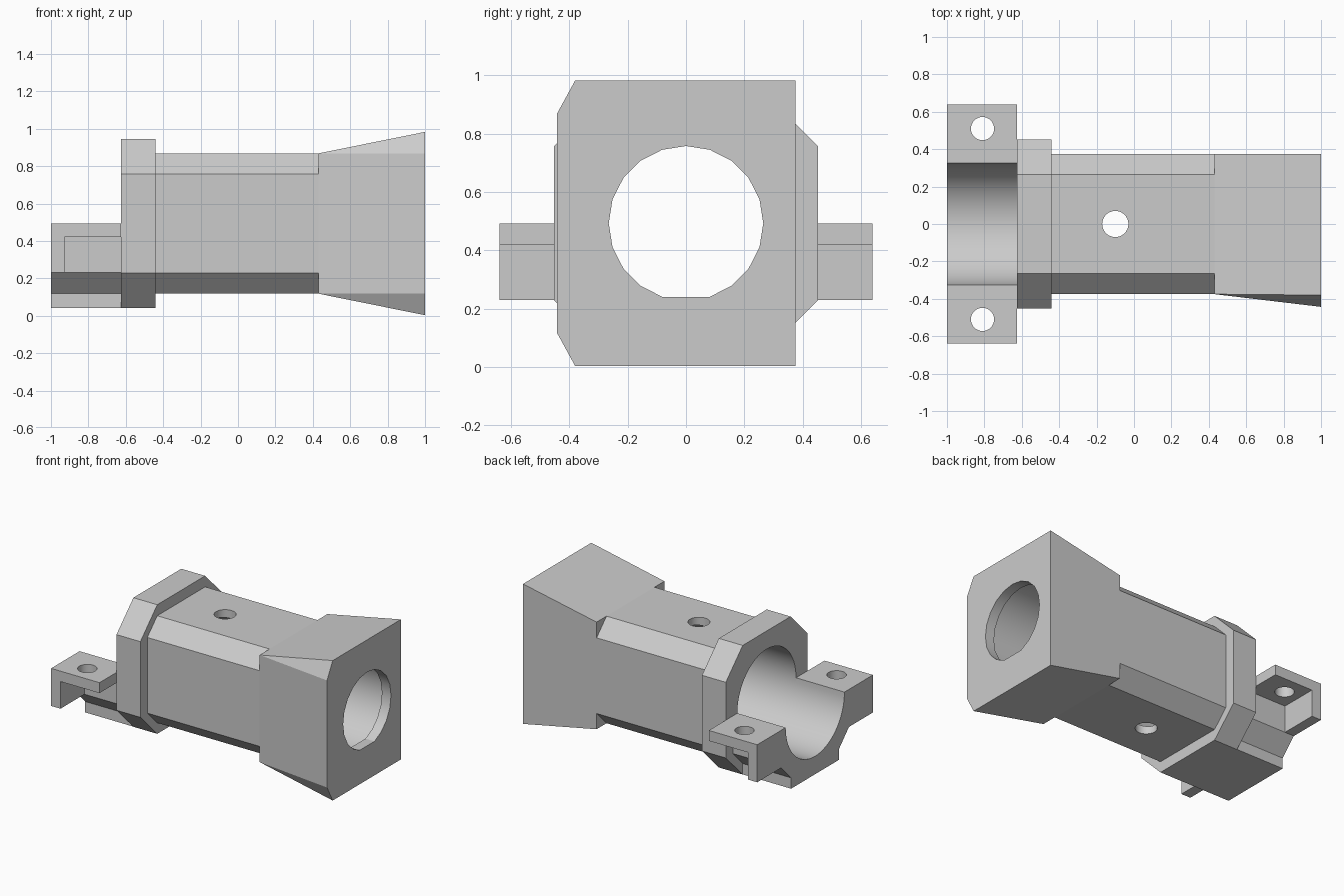
import bpy
import bmesh
from math import pi, sin, cos, radians

if "Cube" in bpy.data.objects:
    bpy.data.objects.remove(bpy.data.objects["Cube"], do_unlink=True)

CZ = 0.493       # height of the bore axis
FLAT = 0.265     # half width of the flats between chamfers

grey = bpy.data.materials.new("plain grey")
grey.use_nodes = True
grey.diffuse_color = (0.6, 0.6, 0.6, 1)
grey.node_tree.nodes["Principled BSDF"].inputs["Base Color"].default_value = (0.6, 0.6, 0.6, 1)


def loft(name, x0, ring0, x1, ring1=None):
    """Solid between two (y, z) outlines with equal point counts."""
    ring1 = ring1 or ring0
    bm = bmesh.new()
    a = [bm.verts.new((x0, y, z)) for y, z in ring0]
    b = [bm.verts.new((x1, y, z)) for y, z in ring1]
    bm.faces.new(a)
    bm.faces.new(b)
    for i in range(len(a)):
        j = (i + 1) % len(a)
        bm.faces.new((a[i], a[j], b[j], b[i]))
    return finish(name, bm)


def hull(name, points):
    bm = bmesh.new()
    for p in points:
        bm.verts.new(p)
    bmesh.ops.convex_hull(bm, input=bm.verts[:])
    bmesh.ops.dissolve_limit(bm, angle_limit=radians(0.3), verts=bm.verts[:], edges=bm.edges[:])
    return finish(name, bm)


def finish(name, bm):
    bmesh.ops.recalc_face_normals(bm, faces=bm.faces[:])
    mesh = bpy.data.meshes.new(name)
    bm.to_mesh(mesh)
    bm.free()
    mesh.materials.append(grey)
    obj = bpy.data.objects.new(name, mesh)
    bpy.context.collection.objects.link(obj)
    return obj


def octagon(half):
    q = [(half, FLAT), (FLAT, half), (-FLAT, half), (-half, FLAT)]
    return [(y, CZ + z) for y, z in q + [(-y, -z) for y, z in q]]


def circle(radius, sides, skip=()):
    angles = [2 * pi * i / sides for i in range(sides) if i not in skip]
    return [(radius * sin(t), CZ + radius * cos(t)) for t in angles]


def drill(name, x, y, radius):
    bm = bmesh.new()
    bmesh.ops.create_cone(bm, cap_ends=True, segments=32, radius1=radius, radius2=radius, depth=3)
    bmesh.ops.translate(bm, verts=bm.verts[:], vec=(x, y, 0))
    return finish(name, bm)


def cut(obj, *cutters):
    bpy.context.view_layer.objects.active = obj
    for cutter in cutters:
        cutter.hide_render = True
        mod = obj.modifiers.new("cut", "BOOLEAN")
        mod.operation = "DIFFERENCE"
        mod.solver = "EXACT"
        mod.object = cutter
        bpy.ops.object.modifier_apply(modifier=mod.name)


# Cutters: main bore, narrow muzzle lip, pin hole
bore = loft("bore_cutter", -1.2, circle(0.325, 64), 0.93)
lip = loft("lip_cutter", 0.9, circle(FLAT, 20, skip=(10,)), 1.2)
pin = drill("pin_cutter", -0.1, 0, 0.07)
cutters = [bore, lip, pin]

# Chamfered barrel body and larger collar
body = loft("barrel_body", -0.44, octagon(0.375), 0.43)
cut(body, bore, pin)
collar = loft("collar", -0.625, octagon(0.452), -0.44)
cut(collar, bore)

# Flared end, chamfered only on the front side
flare_points = [(0.43, y, CZ + z) for y in (-0.375, 0.375) for z in (-0.375, 0.375)]
for s in (-1, 1):
    flare_points += [(1, 0.375, CZ + s * 0.49), (1, -0.38, CZ + s * 0.49), (1, -0.443, CZ + s * 0.375)]
flare = hull("flared_end", flare_points)
cut(flare, bore, lip)

# Open lower cradle
side = [(0.375, CZ), (0.375, 0.23), (FLAT, 0.118), (FLAT, 0.042)]
cradle = loft("cradle", -1, side + [(-y, z) for y, z in reversed(side)], -0.625)
cut(cradle, bore)

# Mounting tabs: drilled plate over an end wall, on both sides
parts = [body, collar, flare, cradle]
for name, s in (("left", 1), ("right", -1)):
    plate = loft(name + "_tab_plate", -1,
                 [(s * 0.35, 0.42), (s * 0.64, 0.42), (s * 0.64, CZ), (s * 0.35, CZ)], -0.625)
    hole = drill("tab_hole_cutter", -0.81, s * 0.51, 0.062)
    cutters.append(hole)
    cut(plate, hole)
    wall = loft(name + "_tab_wall", -1,
                [(s * 0.37, 0.23), (s * 0.64, 0.23), (s * 0.64, 0.42), (s * 0.37, 0.42)], -0.927)
    parts += [plate, wall]

for cutter in cutters:
    bpy.data.objects.remove(cutter, do_unlink=True)

# Smooth bores, crisp edges
bpy.ops.object.select_all(action="DESELECT")
for part in parts:
    part.select_set(True)
bpy.context.view_layer.objects.active = body
bpy.ops.object.shade_smooth_by_angle(angle=radians(25))
